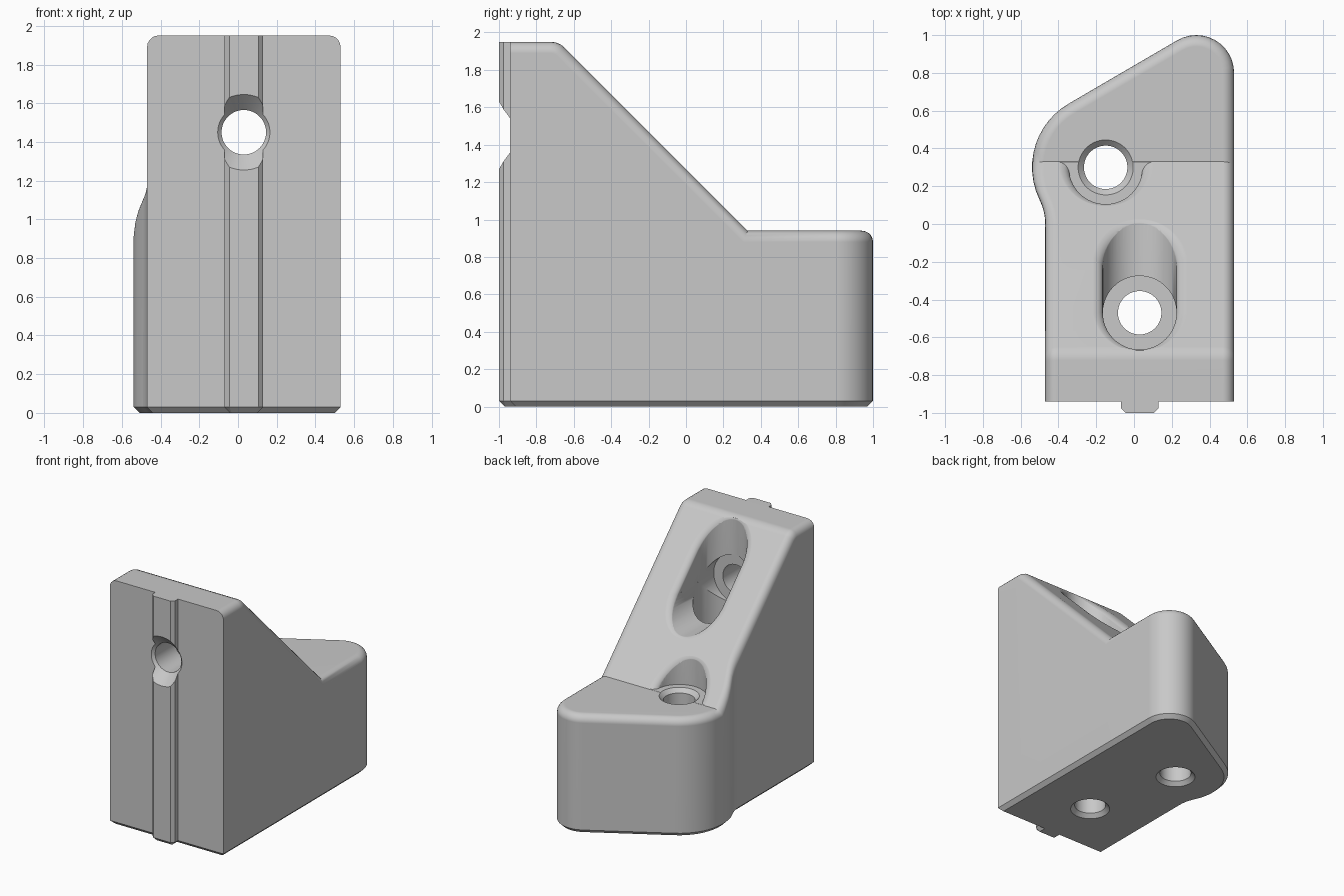
import bpy
import bmesh
from math import sin, cos, pi, radians, sqrt, asin, acos, tan
from mathutils import Vector, Matrix

cube = bpy.data.objects.get("Cube")
if cube:
    bpy.data.objects.remove(cube, do_unlink=True)

grey = bpy.data.materials.new("light_grey")
grey.use_nodes = True
grey.diffuse_color = (0.58, 0.58, 0.58, 1)
grey.node_tree.nodes["Principled BSDF"].inputs["Base Color"].default_value = (0.58, 0.58, 0.58, 1)

TOP, STEP, SLOPE = 1.95, 0.94, 1.27   # slope plane: z = SLOPE - y
FRONT, FOLD = -0.94, 0.33
HOLE, BORE = 0.115, 0.195
SLOT = Vector((0.03, -0.47, 1.45))    # crossing of the two screw axes
FOOT = Vector((-0.15, 0.3, 0))        # rear screw axis


def make_object(name, bm):
    bmesh.ops.recalc_face_normals(bm, faces=bm.faces[:])
    mesh = bpy.data.meshes.new(name)
    bm.to_mesh(mesh)
    bm.free()
    mesh.materials.append(grey)
    obj = bpy.data.objects.new(name, mesh)
    bpy.context.collection.objects.link(obj)
    return obj


def arc(cx, cy, r, a0, a1, n):
    angles = [a0 + (a1 - a0) * i / n for i in range(n + 1)]
    return [(cx + r * cos(a), cy + r * sin(a)) for a in angles]


def loft(bm, rings, apex=None):
    """Closed skin through rings of points; the last cap may be a fan."""
    loops = [[bm.verts.new(p) for p in ring] for ring in rings]
    count = len(loops[0])
    for a, b in zip(loops, loops[1:]):
        for i in range(count):
            j = (i + 1) % count
            bm.faces.new((a[i], a[j], b[j], b[i]))
    bm.faces.new(loops[0])
    if apex is None:
        bm.faces.new(loops[-1])
    else:
        tip = bm.verts.new(apex)
        for i in range(count):
            bm.faces.new((loops[-1][i], loops[-1][(i + 1) % count], tip))
    bmesh.ops.remove_doubles(bm, verts=bm.verts[:], dist=1e-5)


# Plan outline with the front rib, rounded rear corner and foot lobe
fold_angle = pi - asin((FOLD - FOOT.y) / 0.39)
lobe_end = radians(206.3)
outline = [(-0.47, FRONT), (-0.07, FRONT), (-0.07, -0.975), (-0.045, -1),
           (0.105, -1), (0.13, -0.975), (0.13, FRONT), (0.53, FRONT)]
outline += arc(0.33, 0.8, 0.2, 0, radians(120), 12)
outline += arc(FOOT.x, FOOT.y, 0.39, radians(120), fold_angle, 8)
outline += arc(FOOT.x, FOOT.y, 0.39, fold_angle, lobe_end, 4)[1:]
outline += arc(-0.758, 0, 0.288, lobe_end - pi, 0, 6)[1:]

# Side profile: flat top, rounded crest, slope, flat step
profile = [(-2, TOP)] + arc(-0.7214, TOP - 0.1, 0.1, pi / 2, pi / 4, 3)
profile += [(FOLD, STEP), (2, STEP)]


def height(y):
    for (y0, z0), (y1, z1) in zip(profile, profile[1:]):
        if y <= y1:
            return z0 + (z1 - z0) * (y - y0) / (y1 - y0)


bm = bmesh.new()
loft(bm, [[(x, y, z) for x, y in outline] for z in (0, 1)])
for y, _ in profile[1:-1]:
    bmesh.ops.bisect_plane(bm, geom=bm.verts[:] + bm.edges[:] + bm.faces[:], dist=0.0005,
                           plane_co=(0, y, 0), plane_no=(0, 1, 0))
for v in bm.verts:
    if v.co.z > 0.5:
        v.co.z = height(v.co.y)
bmesh.ops.recalc_face_normals(bm, faces=bm.faces[:])
bm.normal_update()


def rim_edges(sign):
    """Edges between the walls and the upper (+1) or lower (-1) faces."""
    found = []
    for e in bm.edges:
        nz = sorted(sign * f.normal.z for f in e.link_faces)
        if len(nz) == 2 and abs(nz[0]) < 0.05 and nz[1] > 0.3:
            found.append(e)
    return found


# Rounded upper rim, except along the front, and chamfered base
upper = [e for e in rim_edges(1) if max(v.co.y for v in e.verts) > FRONT + 0.01]
bmesh.ops.bevel(bm, geom=upper, offset=0.06, offset_type='OFFSET', segments=5,
                profile=0.5, affect='EDGES', clamp_overlap=False)
bm.normal_update()
lower = [e for e in rim_edges(-1) if max(v.co.z for v in e.verts) < 0.01]
bmesh.ops.bevel(bm, geom=lower, offset=0.03, offset_type='OFFSET', segments=1,
                profile=0.5, affect='EDGES', clamp_overlap=False)
body = make_object("bracket_body", bm)


def lathe(name, sections, matrix):
    """Stepped round cutter from (radius, height) sections."""
    bm = bmesh.new()
    loft(bm, [[matrix @ Vector((x, y, h)) for x, y in arc(0, 0, r, 0, 2 * pi, 64)[:-1]]
              for r, h in sections])
    return make_object(name, bm)


def flare(name, upper_y, lower_y, x, lower_dir, radius, floor=None):
    """Cutter that rounds the rim of an opening in the slope."""
    up, out = Vector((0, -1, 1)) / sqrt(2), Vector((0, 1, 1)) / sqrt(2)
    r, steps, n = BORE - 0.002, 7, 28
    data = []
    for y, start, wall in ((upper_y, 0, Vector((0, 0, -1))), (lower_y, pi, lower_dir)):
        centre = Vector((x, y, SLOPE - y)) + out * 0.0015
        for i in range(n + 1):
            a = start + pi * i / n
            p = centre + Vector((r * cos(a), 0, 0)) + up * (r * sqrt(2) * sin(a))
            side = (Vector((cos(a), 0, 0)) + up * (sin(a) / sqrt(2))).normalized()
            e = radius * min(1, tan((pi - acos(side.dot(wall))) / 2))
            data.append((p, side * e, wall * e))
    rings = [[p + s + out * 0.12 for p, s, w in data]]
    for k in range(steps + 1):
        t = k / steps
        rings.append([p + s * (1 - t) ** 2 + w * t ** 2 for p, s, w in data])
    mid = (upper_y + lower_y) / 2
    bm = bmesh.new()
    loft(bm, rings, Vector((x, mid, SLOPE - mid)) - out * 0.15)
    if floor:
        bmesh.ops.bisect_plane(bm, geom=bm.verts[:] + bm.edges[:] + bm.faces[:],
                               plane_co=(0, 0, floor), plane_no=(0, 0, 1), clear_inner=True)
        bmesh.ops.holes_fill(bm, edges=[e for e in bm.edges if e.is_boundary], sides=0)
    return make_object(name, bm)


# Screw holes: upright, horizontal and rear, each with a chamfered mouth
mouth = [(HOLE + 0.06, -0.03), (HOLE, 0.03)]
upright = lathe("upright_hole_cutter",
                mouth + [(HOLE, STEP), (BORE, STEP), (BORE, 2.2)],
                Matrix.Translation((SLOT.x, SLOT.y, 0)))
level = lathe("level_hole_cutter",
              [(HOLE + 0.12, -1.04), (HOLE, -0.92), (HOLE, -0.67), (BORE, -0.67), (BORE, 0.5)],
              Matrix.Translation((SLOT.x, 0, SLOT.z)) @ Matrix.Rotation(-pi / 2, 4, 'X'))
rear = lathe("rear_hole_cutter",
             mouth + [(HOLE, STEP - 0.03), (HOLE + 0.031, STEP + 0.001),
                      (BORE, STEP + 0.001), (BORE, 2.2)],
             Matrix.Translation(FOOT))

# Straight-sided gap joining the two crossing bores
bm = bmesh.new()
bmesh.ops.create_cube(bm, size=1, matrix=Matrix.Translation(SLOT + Vector((0, 0.45, 0.4)))
                      @ Matrix.Diagonal((2 * BORE + 0.001, 0.9, 0.8, 1)))
gap = make_object("slot_gap_cutter", bm)

slot_rim = flare("slot_rim_cutter", SLOT.y, SLOPE - SLOT.z, SLOT.x, Vector((0, -1, 0)), 0.08)
foot_rim = flare("foot_rim_cutter", FOOT.y, FOOT.y, FOOT.x, Vector((0, 0, -1)), 0.08,
                 STEP + 0.001)

# Cut the openings and apply
bpy.ops.object.select_all(action='DESELECT')
bpy.context.view_layer.objects.active = body
body.select_set(True)
for cutter in (upright, level, gap, rear, slot_rim, foot_rim):
    cutter.hide_render = True
    mod = body.modifiers.new(cutter.name, 'BOOLEAN')
    mod.operation = 'DIFFERENCE'
    mod.solver = 'EXACT'
    mod.object = cutter
    bpy.ops.object.modifier_apply(modifier=mod.name)
    bpy.data.objects.remove(cutter, do_unlink=True)

# Smooth rounded areas, keep crisp edges and flat faces
bpy.ops.object.shade_smooth_by_angle(angle=radians(30))
weighted = body.modifiers.new("even_normals", 'WEIGHTED_NORMAL')
weighted.keep_sharp = True
